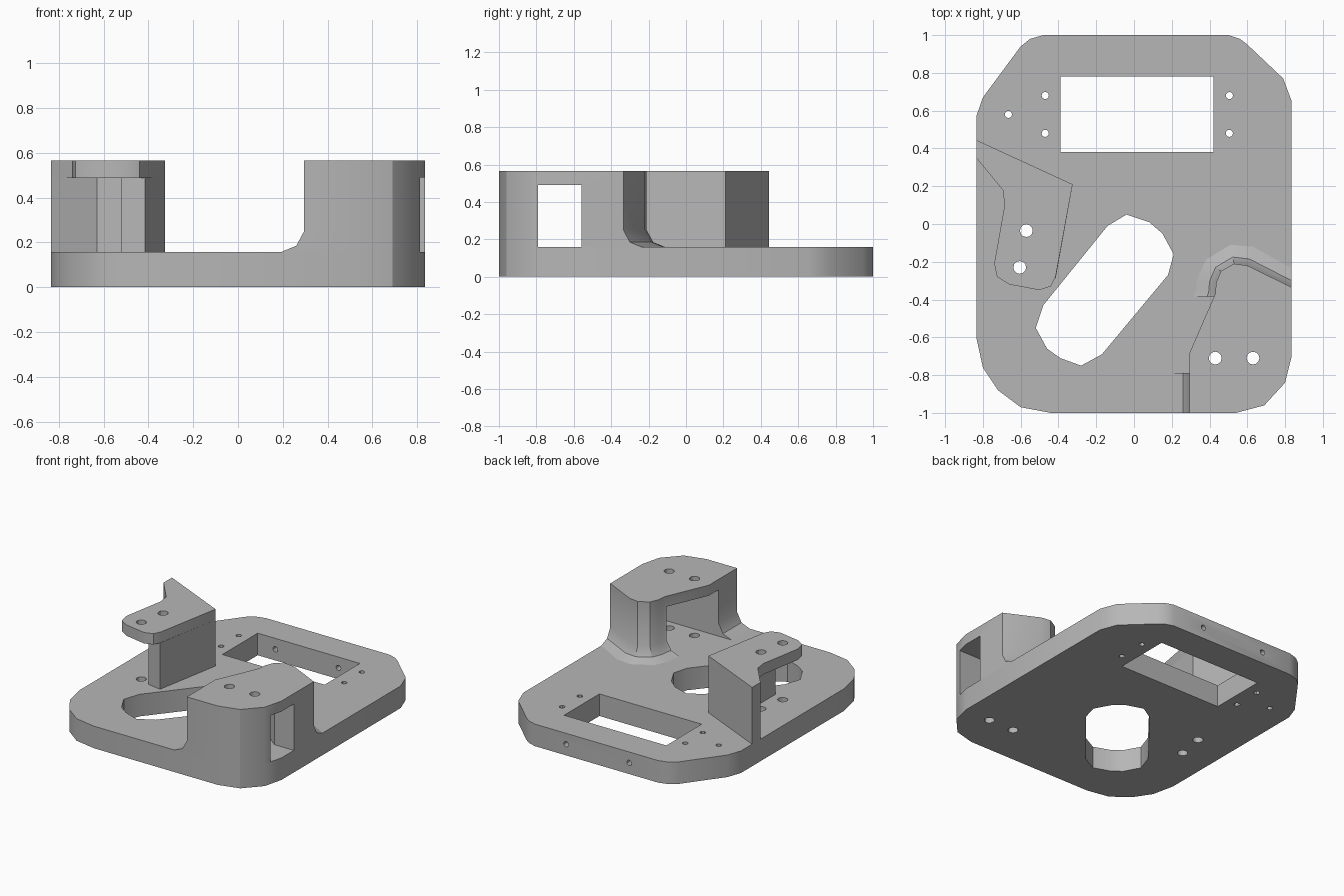
import bpy, math
from mathutils import Vector, Matrix

if "Cube" in bpy.data.objects:
    bpy.data.objects.remove(bpy.data.objects["Cube"], do_unlink=True)

grey = bpy.data.materials.new("light_grey")
grey.use_nodes = True
COL = (0.47, 0.47, 0.47, 1)
grey.diffuse_color = COL
grey.node_tree.nodes["Principled BSDF"].inputs["Base Color"].default_value = COL


def loft(name, rings):
    """Closed solid through stacked rings of (x, y, z) points."""
    n = len(rings[0])
    verts = [p for ring in rings for p in ring]
    faces = [tuple(reversed(range(n))), tuple(range(len(verts) - n, len(verts)))]
    for k in range(len(rings) - 1):
        for i in range(n):
            j = (i + 1) % n
            faces.append((k * n + i, k * n + j, k * n + n + j, k * n + n + i))
    mesh = bpy.data.meshes.new(name)
    mesh.from_pydata(verts, [], faces)
    mesh.materials.append(grey)
    obj = bpy.data.objects.new(name, mesh)
    bpy.context.collection.objects.link(obj)
    return obj


def prism(name, outline, z0, z1):
    area = sum(a[0] * b[1] - b[0] * a[1] for a, b in zip(outline, outline[1:] + outline[:1]))
    pts = outline if area > 0 else outline[::-1]
    return loft(name, [[(x, y, z) for x, y in pts] for z in (z0, z1)])


def circle(x, y, r, n=12):
    return [(x + r * math.cos(2 * math.pi * i / n), y + r * math.sin(2 * math.pi * i / n))
            for i in range(n)]


def cut(targets, cutter):
    cutter.hide_render = True
    for obj in targets:
        mod = obj.modifiers.new("cut", 'BOOLEAN')
        mod.operation = 'DIFFERENCE'
        mod.solver = 'EXACT'
        mod.object = cutter
        bpy.ops.object.select_all(action='DESELECT')
        bpy.context.view_layer.objects.active = obj
        obj.select_set(True)
        bpy.ops.object.modifier_apply(modifier=mod.name)
    bpy.data.objects.remove(cutter, do_unlink=True)


# Base plate
plate_h = 0.158
front_right_corner = [(0.54, -1), (0.69, -0.96), (0.8, -0.84), (0.835, -0.7)]
base = prism("base_plate", front_right_corner + [
    (0.835, 0.65), (0.79, 0.77), (0.6, 0.95), (0.56, 0.98), (0.5, 1),
    (-0.48, 1), (-0.55, 0.98), (-0.6, 0.94), (-0.8, 0.67), (-0.835, 0.57),
    (-0.835, -0.6), (-0.8, -0.76), (-0.72, -0.88), (-0.6, -0.97), (-0.44, -1)], 0, plate_h)

# Corner tower with a flared foot: each point carries its flare direction
flare = [((0.835, -0.335), (0, 1)), ((0.6, -0.22), (0.3, 1)), ((0.53, -0.21), (-0.2, 1)),
         ((0.46, -0.25), (-0.8, 0.6)), ((0.435, -0.31), (-1, 0.2)), ((0.43, -0.37), (-1, 0.2)),
         ((0.295, -0.68), (-1, 0)), ((0.295, -1), (-1, 0))]
rings = []
for z, off in ((0.14, 0.1), (plate_h, 0.1), (0.185, 0.035), (0.25, 0), (0.565, 0)):
    ring = front_right_corner + [(p[0] + d[0] * off, p[1] + d[1] * off) for p, d in flare]
    rings.append([(x, y, z) for x, y in ring])
tower = loft("corner_tower", rings)

# Tower pocket, open inward and narrowing to the side window
cut([tower], prism("pocket_cutter", [
    (0.1, -0.79), (0.95, -0.79), (0.95, -0.56), (0.68, -0.56), (0.46, -0.385), (0.1, -0.385)],
    0.155, 0.49))

# Side bracket: upright wall and overhanging shelf
wall = prism("bracket_wall", [
    (-0.835, 0.445), (-0.325, 0.21), (-0.415, -0.29), (-0.52, -0.27),
    (-0.52, 0.1), (-0.63, 0.12), (-0.835, 0.35)], 0.14, 0.49)
shelf = prism("bracket_shelf", [
    (-0.835, 0.445), (-0.325, 0.21), (-0.415, -0.28), (-0.44, -0.33), (-0.5, -0.35),
    (-0.66, -0.32), (-0.725, -0.28), (-0.74, -0.21), (-0.685, 0.1), (-0.695, 0.18),
    (-0.835, 0.35)], 0.487, 0.565)

# Slanted slot and rectangular window through the plate
cut([base], prism("slot_cutter", [
    (-0.04, 0.05), (0.08, 0.01), (0.15, -0.05), (0.21, -0.16), (0.18, -0.27),
    (-0.17, -0.69), (-0.28, -0.75), (-0.39, -0.71), (-0.46, -0.66), (-0.52, -0.55),
    (-0.48, -0.43), (-0.14, -0.01)], -0.1, 0.3))
cut([base], prism("window_cutter", [(-0.39, 0.38), (0.42, 0.38), (0.42, 0.78), (-0.39, 0.78)],
                  -0.1, 0.3))

# Small screw holes around the window
for x, y in ((-0.47, 0.68), (-0.47, 0.48), (0.505, 0.68), (0.505, 0.48), (-0.665, 0.58)):
    cut([base], prism("screw_cutter", circle(x, y, 0.019), -0.1, 0.3))

# Screw holes from the back edge into the window
for x in (-0.25, 0.25):
    drill = prism("edge_cutter", circle(0, 0, 0.019), 0, 0.3)
    drill.data.transform(Matrix.Translation((x, 1.05, 0.08)) @ Matrix.Rotation(math.pi / 2, 4, 'X'))
    cut([base], drill)

# Mounting holes through the plate and the parts above it
for x, y, part in ((-0.57, -0.035, shelf), (-0.605, -0.23, shelf),
                   (0.43, -0.71, tower), (0.63, -0.71, tower)):
    cut([base, part], prism("mount_cutter", circle(x, y, 0.034), -0.1, 0.8))

# Smooth the soft curves, keep the corners sharp
for obj in (base, tower, wall, shelf):
    bpy.ops.object.select_all(action='DESELECT')
    bpy.context.view_layer.objects.active = obj
    obj.select_set(True)
    bpy.ops.object.shade_smooth_by_angle(angle=math.radians(30))
